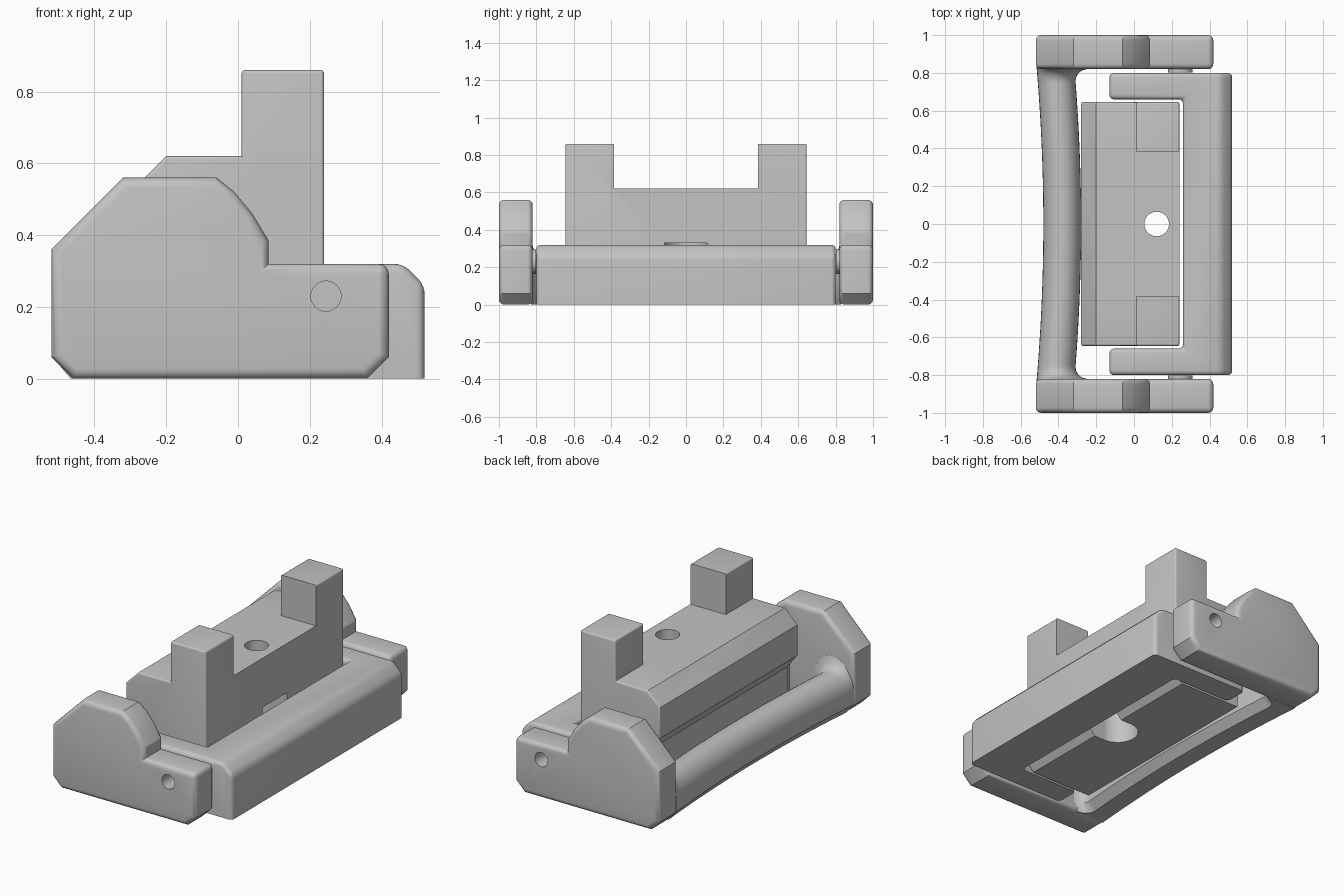
import bpy, bmesh, math
from mathutils import Matrix, Vector

cube = bpy.data.objects.get("Cube")
if cube:
    bpy.data.objects.remove(cube, do_unlink=True)

grey = bpy.data.materials.new("plain grey plastic")
grey.use_nodes = True
grey.diffuse_color = (0.55, 0.55, 0.55, 1)
grey.node_tree.nodes["Principled BSDF"].inputs["Base Color"].default_value = grey.diffuse_color


def make(name, bm):
    bmesh.ops.recalc_face_normals(bm, faces=bm.faces)
    mesh = bpy.data.meshes.new(name)
    bm.to_mesh(mesh)
    bm.free()
    mesh.materials.append(grey)
    ob = bpy.data.objects.new(name, mesh)
    bpy.context.collection.objects.link(ob)
    return ob


def prism(points, axis, lo, hi):
    """Extrude a closed outline along y (x,z points) or z (x,y points)."""
    bm = bmesh.new()
    place = (lambda a, b, c: (a, c, b)) if axis == "y" else (lambda a, b, c: (a, b, c))
    base = bm.faces.new([bm.verts.new(place(a, b, lo)) for a, b in points])
    top = bmesh.ops.extrude_face_region(bm, geom=[base])["geom"]
    shift = Vector(place(0, 0, hi - lo))
    bmesh.ops.translate(bm, vec=shift, verts=[v for v in top if isinstance(v, bmesh.types.BMVert)])
    bmesh.ops.recalc_face_normals(bm, faces=bm.faces)
    return bm


def soften(bm, rule, width, segments=4):
    """Bevel the edges whose two end points satisfy the rule."""
    edges = [e for e in bm.edges if rule(e.verts[0].co, e.verts[1].co)]
    bmesh.ops.bevel(bm, geom=edges, offset=width, offset_type="OFFSET", segments=segments,
                    profile=0.5, affect="EDGES", clamp_overlap=True)


def near(a, b):
    return abs(a - b) < 0.001


def box(x0, x1, y0, y1, z0, z1):
    return prism([(x0, y0), (x1, y0), (x1, y1), (x0, y1)], "z", z0, z1)


def cylinder(radius, length, centre, along_y=False):
    bm = bmesh.new()
    turn = Matrix.Rotation(math.pi / 2, 4, "X") if along_y else Matrix()
    bmesh.ops.create_cone(bm, cap_ends=True, segments=40, radius1=radius, radius2=radius,
                          depth=length, matrix=Matrix.Translation(centre) @ turn)
    return bm


def apply_boolean(ob, bm, operation="DIFFERENCE"):
    tool = make("cutter", bm)
    tool.hide_render = True
    mod = ob.modifiers.new("cut", "BOOLEAN")
    mod.operation = operation
    mod.solver = "EXACT"
    mod.object = tool
    bpy.context.view_layer.objects.active = ob
    bpy.ops.object.modifier_apply(modifier=mod.name)
    bpy.data.objects.remove(tool, do_unlink=True)


def smooth(ob):
    bpy.ops.object.select_all(action="DESELECT")
    ob.select_set(True)
    bpy.context.view_layer.objects.active = ob
    bpy.ops.object.shade_smooth_by_angle(angle=math.radians(28))


PIVOT_X, PIVOT_Z = 0.245, 0.23

# Side cheeks with a pivot hole and a spacer boss
cheek = [(-0.46, 0), (0.36, 0), (0.42, 0.06), (0.42, 0.32), (0.085, 0.32), (0.085, 0.385),
         (0.04, 0.46), (-0.01, 0.52), (-0.06, 0.56), (-0.32, 0.56), (-0.52, 0.36), (-0.52, 0.06)]
for side, label in ((-1, "front"), (1, "back")):
    bm = prism(cheek, "y", min(side * 0.82, side), max(side * 0.82, side))
    soften(bm, lambda a, b: near(a.y, b.y) or (near(a.x, 0.42) and near(b.x, 0.42)
                                               and near(a.z, 0.32) and near(b.z, 0.32)), 0.028)
    ob = make(label + "_cheek", bm)
    apply_boolean(ob, cylinder(0.065, 0.03, (PIVOT_X, side * 0.817, PIVOT_Z), True), "UNION")
    apply_boolean(ob, cylinder(0.042, 0.5, (PIVOT_X, side * 0.95, PIVOT_Z), True))
    smooth(ob)

# Bowed handle, flaring where it meets the cheeks
bm = bmesh.new()
rings = []
for i in range(61):
    y = 0.83 * math.sin(math.pi * (i / 60 - 0.5))
    gap = max(0, 0.82 - abs(y))
    flare = 0.07
    grow = flare - math.sqrt(flare ** 2 - (flare - gap) ** 2) if gap < flare else 0
    bow = 0.035 * (y / 0.82) ** 2
    x0, x1, top, mid = -0.48 - bow, -0.28 - bow + grow, 0.25 + grow, 0.13
    section = [(x1 - 0.04, 0), (x1, 0.05)]
    for k in range(17):
        a = math.pi * k / 16
        section.append(((x0 + x1) / 2 + (x1 - x0) / 2 * math.cos(a), mid + (top - mid) * math.sin(a)))
    section += [(x0, 0.06), (x0 + 0.05, 0)]
    rings.append([bm.verts.new((x, y, z)) for x, z in section])
for r, s in zip(rings, rings[1:]):
    for k in range(len(r)):
        j = (k + 1) % len(r)
        bm.faces.new((r[k], r[j], s[j], s[k]))
bm.faces.new(rings[0])
bm.faces.new(rings[-1])
smooth(make("handle", bm))

# U-shaped swinging frame
outline = [(0.52, -0.8), (0.52, 0.8), (-0.13, 0.8), (-0.13, 0.66), (0.26, 0.66),
           (0.26, -0.66), (-0.13, -0.66), (-0.13, -0.8)]
bm = prism(outline, "z", 0, 0.32)
soften(bm, lambda a, b: near(a.x, 0.52) and near(b.x, 0.52) and a.z > 0.3 and b.z > 0.3, 0.06, 1)
soften(bm, lambda a, b: (a.z > 0.25 and b.z > 0.25) or
       (near(a.x, b.x) and near(a.y, b.y)), 0.024)
frame = make("swing_frame", bm)
for side in (-1, 1):
    apply_boolean(frame, cylinder(0.042, 0.2, (PIVOT_X, side * 0.8, PIVOT_Z), True))
smooth(frame)

# Central block with two posts, screw hole and open nut slot
profile = [(-0.21, 0), (0.19, 0), (0.24, 0.06), (0.24, 0.86), (0.01, 0.86), (0.01, 0.62),
           (-0.2, 0.62), (-0.28, 0.54), (-0.28, 0.36), (-0.22, 0.28), (-0.22, 0.08)]
bm = prism(profile, "y", -0.645, 0.645)
soften(bm, lambda a, b: (near(a.y, b.y) and max(a.z, b.z) > 0.1) or (a.z > 0.85 and b.z > 0.85), 0.03)
block = make("central_block", bm)
apply_boolean(block, box(-0.5, 0.5, -0.385, 0.385, 0.62, 1))
apply_boolean(block, cylinder(0.065, 2, (0.12, 0, 0.5)))
apply_boolean(block, cylinder(0.115, 0.635, (0.12, 0, 0.0125)))
apply_boolean(block, box(0.12, 0.4, -0.1145, 0.1145, -0.2, 0.33))
smooth(block)
